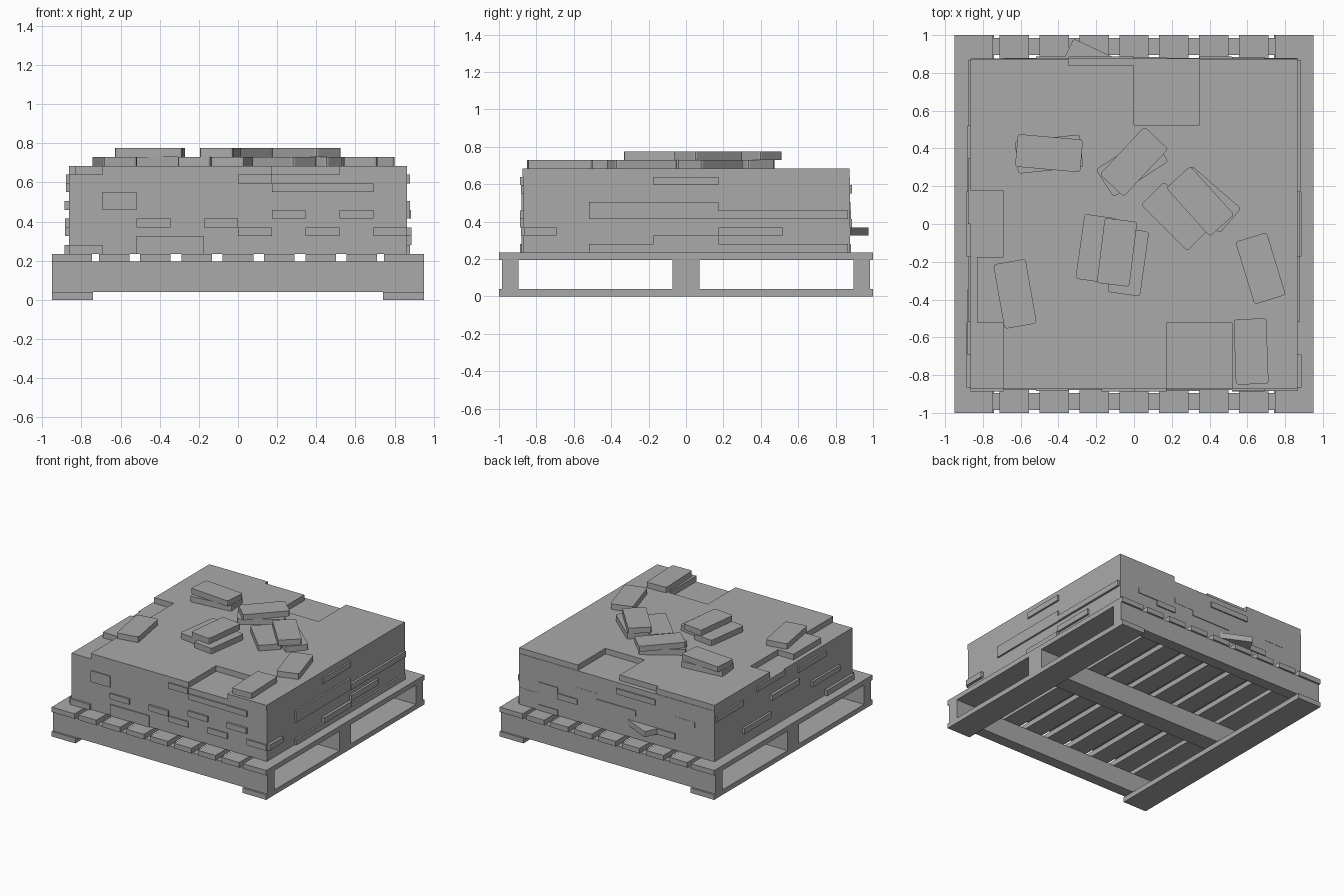
import bpy, bmesh
from math import radians
from mathutils import Matrix, Vector

old = bpy.data.objects.get("Cube")
if old:
    bpy.data.objects.remove(old, do_unlink=True)

grey = bpy.data.materials.new("plain_grey")
grey.use_nodes = True
tone = (0.4, 0.4, 0.4, 1)
grey.diffuse_color = tone
grey.node_tree.nodes["Principled BSDF"].inputs["Base Color"].default_value = tone

# Brick module: width, course height, half width of stack, pallet deck height
W, H, HALF, DECK = 0.173, 0.045, 0.865, 0.235
TOP = DECK + 10 * H


def grid(c):
    return c * W - HALF


def level(r):
    return DECK + r * H


def finish(name, bm):
    bmesh.ops.recalc_face_normals(bm, faces=bm.faces)
    mesh = bpy.data.meshes.new(name)
    bm.to_mesh(mesh)
    bm.free()
    mesh.materials.append(grey)
    obj = bpy.data.objects.new(name, mesh)
    bpy.context.collection.objects.link(obj)
    return obj


def box(name, low, high, turn=0, round_corners=0):
    """Box between two corners, then turned about the vertical world axis."""
    low, high = Vector(low), Vector(high)
    bm = bmesh.new()
    bmesh.ops.create_cube(bm, size=1)
    bmesh.ops.scale(bm, vec=high - low, verts=bm.verts)
    if round_corners:
        upright = [e for e in bm.edges
                   if abs(e.verts[0].co.z - e.verts[1].co.z) > H / 2]
        bmesh.ops.bevel(bm, geom=upright, offset=round_corners, segments=2,
                        profile=0.5, affect='EDGES')
    bmesh.ops.translate(bm, vec=(low + high) / 2, verts=bm.verts)
    bmesh.ops.rotate(bm, cent=(0, 0, 0), verts=bm.verts,
                     matrix=Matrix.Rotation(radians(turn), 3, 'Z'))
    return finish(name, bm)


def loose_brick(name, x, y, angle, z):
    brick = box(name, (-W, -W / 2, 0), (W, W / 2, H), angle, 0.014)
    brick.location = (x, y, z)


# Pallet: two runners, three bearers, nine deck boards
for side, x in (("right", -0.845), ("left", 0.845)):
    box(side + "_runner", (x - 0.105, -1, 0), (x + 0.105, 1, 0.04))
for name, y, half in (("front", -0.94, 0.045), ("middle", 0, 0.072), ("back", 0.94, 0.045)):
    box(name + "_bearer", (-0.95, y - half, 0.04), (0.95, y + half, 0.195))
for i in range(-4, 5):
    x, half = i * 0.211, 0.078
    if abs(i) == 4:
        x, half = i * 0.212, 0.102
    box("deck_board", (x - half, -1, 0.195), (x + half, 1, DECK))

# Stack body, with the top course drawn as an outline with missing bricks
box("brick_stack", (-HALF, -0.87, DECK), (HALF, 0.877, TOP - H))
outline = [(1, 0), (6, 0), (6, 2), (8, 2), (8, 0), (10, 0), (10, 10),
           (7, 10), (7, 8), (5, 8), (5, 9.8), (3, 9.8), (3, 10), (0, 10),
           (0, 6), (1, 6), (1, 4), (0.2, 4), (0.2, 2), (1, 2)]
bm = bmesh.new()
face = bm.faces.new([bm.verts.new((grid(c), grid(d) * 1.01, TOP - H)) for c, d in outline])
extruded = bmesh.ops.extrude_face_region(bm, geom=[face])["geom"]
bmesh.ops.translate(bm, vec=(0, 0, H),
                    verts=[v for v in extruded if isinstance(v, bmesh.types.BMVert)])
finish("top_course", bm)

# Bricks standing proud of each side: first and last column, first and last course
front = [(1, 2, 5, 7), (2, 3, 3, 4), (4, 5, 3, 4), (5, 6, 2, 3), (6, 7, 4, 5),
         (8, 9, 4, 5), (7, 8, 2, 3), (8, 9, 7, 8), (5, 6, 8, 9), (6, 8, 7, 8),
         (9, 10, 2, 3), (0, 1, 0, 1), (2, 4, 0, 2)]
left = [(2, 6, 4, 6), (6, 10, 4, 5), (4, 6, 1, 2), (4, 6, 8, 9), (6, 8, 2, 3),
        (0, 1, 2, 3), (2, 10, 0, 1)]
back = [(0, 1, 2, 3), (1, 2, 4, 5), (2, 3, 3, 4), (3, 4, 5, 6), (4, 6, 4, 5),
        (7, 8, 2, 3), (8, 9, 5, 6), (1, 2, 0, 1), (5, 7, 7, 8)]
right = [(0, 2, 7, 8), (2, 4, 2, 3), (4, 6, 5, 6), (6, 8, 7, 8), (7, 9, 3, 4),
         (8, 10, 0, 1), (3, 5, 8, 9)]
sides = (("front", front), ("left", left), ("back", back), ("right", right))
for n, (side, bricks) in enumerate(sides):
    for k, (c, d, r, s) in enumerate(bricks):
        out = HALF + 0.014 + 0.004 * (k % 3)
        box(side + "_proud_brick", (grid(c), -out, level(r)),
            (grid(d), -HALF + W / 2, level(s)), n * 90)
loose_brick("slipped_brick", -0.2, 0.83, -25, level(2))

# Loose bricks lying on top
lower = [(-0.45, 0.37, 6), (-0.01, 0.31, 33), (0.22, 0.04, -45), (0.38, 0.13, -41),
         (-0.2, -0.13, 82), (-0.03, -0.2, 82), (-0.63, -0.37, 100),
         (0.67, -0.235, 107), (0.62, -0.675, 92)]
upper = [(-0.45, 0.375, -5), (0, 0.33, 47), (0.35, 0.12, -48), (-0.09, -0.15, 83)]
for name, layer, z in (("lower", lower, TOP), ("upper", upper, TOP + H)):
    for x, y, angle in layer:
        loose_brick(name + "_loose_brick", x, y, angle, z)
